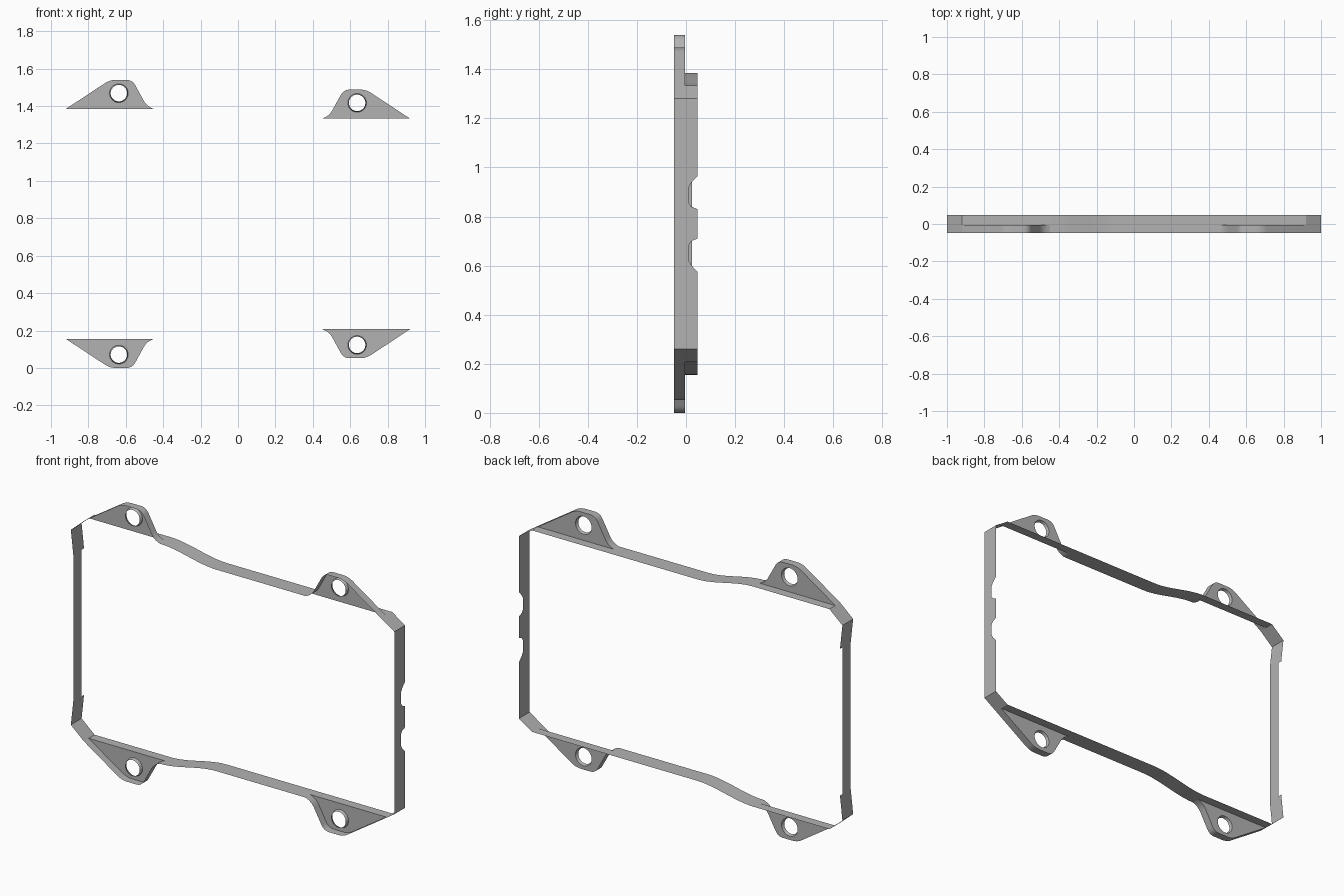
import bpy, bmesh, math
from mathutils import Vector

if "Cube" in bpy.data.objects:
    bpy.data.objects.remove(bpy.data.objects["Cube"], do_unlink=True)

MID = 0.77                                  # height of the mirror plane
FRONT, WEB, BACK = -0.048, -0.005, 0.047    # depth levels in y

grey = bpy.data.materials.new("sheet grey")
grey.use_nodes = True
grey.diffuse_color = (0.45, 0.45, 0.45, 1)
grey.node_tree.nodes["Principled BSDF"].inputs["Base Color"].default_value = grey.diffuse_color


def sheet(bm, profile):
    """Folded sheet through (x, z, front y, back y) stations."""
    rows = [(bm.verts.new((x, f, z - MID)), bm.verts.new((x, b, z - MID)))
            for x, z, f, b in profile]
    for (a, b), (c, d) in zip(rows, rows[1:]):
        bm.faces.new((a, b, d, c))


def rounded(points, radius, steps=6):
    """Round the inner corners of an open path."""
    pts = [Vector(p) for p in points]
    out = [pts[0]]
    for p, c, n in zip(pts, pts[1:], pts[2:]):
        a, b = c + (p - c).normalized() * radius, c + (n - c).normalized() * radius
        for i in range(steps + 1):
            t = i / steps
            out.append(a * (1 - t) ** 2 + c * 2 * t * (1 - t) + b * t * t)
    return out + [pts[-1]]


def finish(bm, name):
    """Make the object, mirrored top to bottom."""
    bmesh.ops.remove_doubles(bm, verts=bm.verts, dist=0.0005)
    bmesh.ops.recalc_face_normals(bm, faces=bm.faces)
    mesh = bpy.data.meshes.new(name)
    bm.to_mesh(mesh)
    bm.free()
    mesh.materials.append(grey)
    ob = bpy.data.objects.new(name, mesh)
    bpy.context.collection.objects.link(ob)
    ob.location.z = MID
    bpy.ops.object.select_all(action="DESELECT")
    ob.select_set(True)
    bpy.context.view_layer.objects.active = ob
    bpy.ops.object.shade_smooth_by_angle(angle=math.radians(25))
    mod = ob.modifiers.new("mirror", "MIRROR")
    mod.use_axis = (False, False, True)
    return ob


def full(points):
    return [(x, z, FRONT, BACK) for x, z in points]


HIGH, LOW = 1.385, 1.333     # strip heights at the two lugs

# Frame strip: left wall, top edge with its step, right wall with notch
bm = bmesh.new()
sheet(bm, [(-0.985, MID, FRONT, 0.025), (-0.985, 1.18, FRONT, 0.025)])
sheet(bm, full([(-0.985, 1.18), (-1, 1.315), (-0.92, HIGH)]))
sheet(bm, [(-0.92, HIGH, WEB, BACK), (-0.45, HIGH, WEB, BACK)])
step = []
for i in range(13):
    t = i / 12
    step.append((-0.45 + 0.35 * t, HIGH + (LOW - HIGH) * t * t * (3 - 2 * t)))
sheet(bm, full(step + [(0.45, LOW)]))
sheet(bm, [(0.45, LOW, WEB, BACK), (0.92, LOW, WEB, BACK)])
sheet(bm, full([(0.92, LOW), (1, 1.28), (1, 0.965)]))
notch = [(0.965, BACK), (0.94, 0.023), (0.92, 0.012), (0.855, 0.012),
         (0.84, 0.022), (0.83, BACK), (MID, BACK)]
sheet(bm, [(1, z, FRONT, b) for z, b in notch])
finish(bm, "frame_strip")


def lug(name, side, base):
    """Mounting lug: web with a hole, a forward rim and a short hole collar."""
    bm = bmesh.new()
    outline = rounded([(0.92, 0), (0.685, 0.155), (0.565, 0.155),
                       (0.488, 0.015), (0.45, 0)], 0.032)
    path = [(side * p.x, base + p.y) for p in outline]
    sheet(bm, [(x, z, FRONT, WEB) for x, z in path])

    # Web face filled around the hole
    loop = [bm.verts.new((x, WEB, z - MID)) for x, z in path]
    count = 32
    rings = []
    for radius, y in ((0.05, WEB), (0.044, WEB - 0.016)):
        rings.append([bm.verts.new((side * 0.637 + radius * math.cos(math.tau * i / count), y,
                                    base + 0.084 - MID + radius * math.sin(math.tau * i / count)))
                      for i in range(count)])
    edges = []
    for ring in (loop, rings[0]):
        edges += [bm.edges.new((a, b)) for a, b in zip(ring, ring[1:] + ring[:1])]
    bmesh.ops.triangle_fill(bm, edges=edges, use_beauty=True, normal=(0, -1, 0))

    # Hole collar
    outer, inner = rings
    for i in range(count):
        j = (i + 1) % count
        bm.faces.new((outer[i], outer[j], inner[j], inner[i]))
    finish(bm, name)


lug("right_lugs", -1, HIGH)
lug("left_lugs", 1, LOW)
